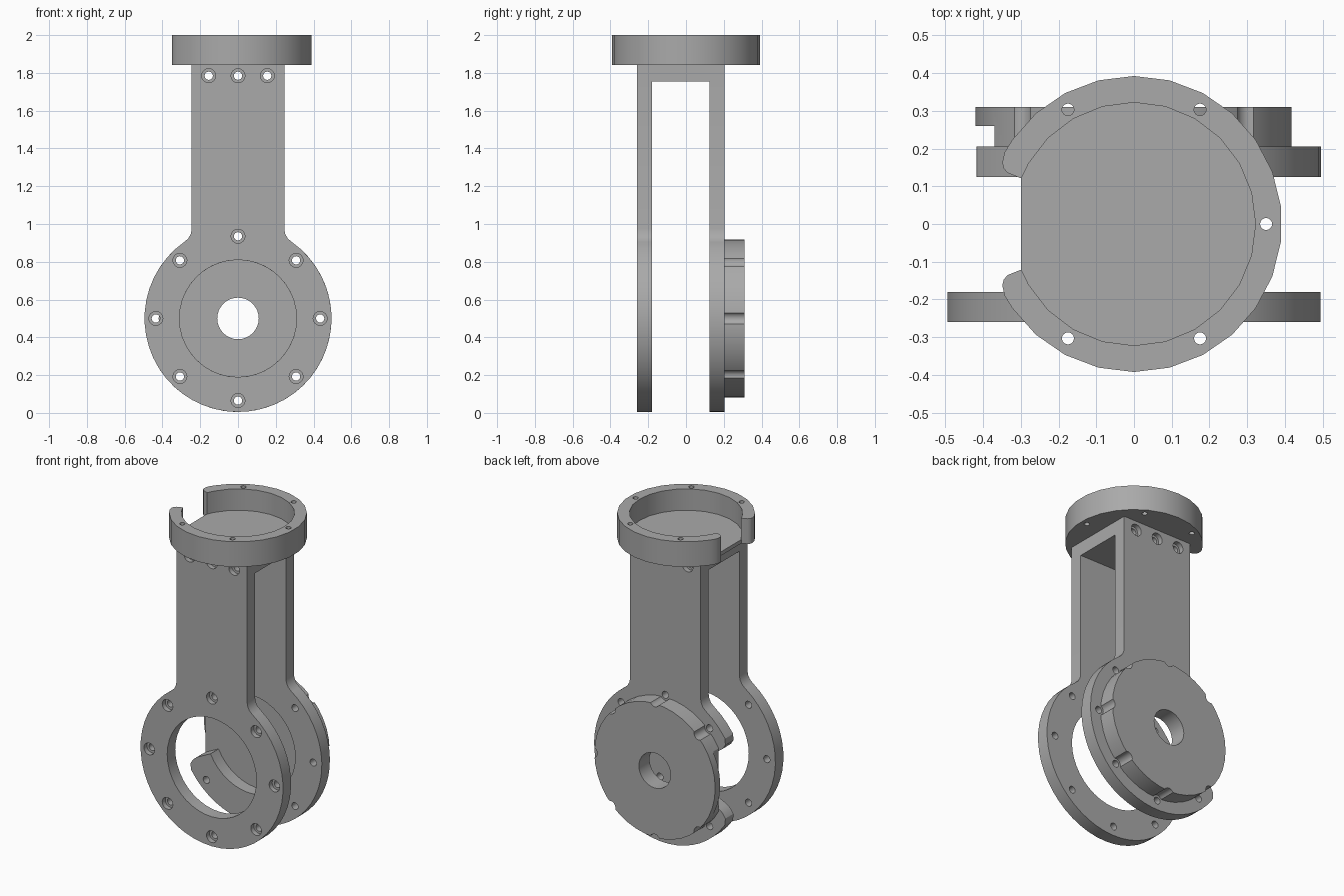
import bpy, bmesh, math
from mathutils import Matrix, Vector

if "Cube" in bpy.data.objects:
    bpy.data.objects.remove(bpy.data.objects["Cube"])

grey = bpy.data.materials.new("machined_grey")
grey.use_nodes = True
grey.diffuse_color = (0.4, 0.4, 0.4, 1)
grey.node_tree.nodes["Principled BSDF"].inputs["Base Color"].default_value = (0.4, 0.4, 0.4, 1)

HUB = 0.5            # height of the bearing centre
RO, RI = 0.495, 0.31  # bearing ring radii
STEM, TOP = 0.245, 1.842


def polar(r, deg, cz=0.0):
    a = math.radians(deg)
    return (r * math.cos(a), cz + r * math.sin(a))


def arc(r, a0, a1, n, cz=0.0):
    return [polar(r, a0 + (a1 - a0) * i / n, cz) for i in range(n + 1)]


def circle(r, n, phase=0.0, cx=0.0, cz=0.0):
    return [(cx + u, cz + v) for u, v in arc(r, phase, phase + 360, n)[:-1]]


def prism(name, outlines, lo, hi, axis):
    """Extrude closed outlines along y (outline in x,z) or z (outline in x,y)."""
    bm = bmesh.new()
    for pts in outlines:
        place = (lambda u, v, d: (u, d, v)) if axis == "y" else (lambda u, v, d: (u, v, d))
        a = [bm.verts.new(place(u, v, lo)) for u, v in pts]
        b = [bm.verts.new(place(u, v, hi)) for u, v in pts]
        bm.faces.new(a)
        bm.faces.new(b[::-1])
        for i in range(len(pts)):
            j = (i + 1) % len(pts)
            bm.faces.new((a[j], a[i], b[i], b[j]))
    bmesh.ops.recalc_face_normals(bm, faces=bm.faces)
    mesh = bpy.data.meshes.new(name)
    bm.to_mesh(mesh)
    bm.free()
    mesh.materials.append(grey)
    obj = bpy.data.objects.new(name, mesh)
    bpy.context.collection.objects.link(obj)
    return obj


def cut(obj, outlines, lo, hi, axis):
    """Subtract prisms from a part and bake the result."""
    tool = prism("cutter", outlines, lo, hi, axis)
    tool.hide_render = True
    mod = obj.modifiers.new("cut", "BOOLEAN")
    mod.operation, mod.solver, mod.object = "DIFFERENCE", "EXACT", tool
    bpy.context.view_layer.update()
    deps = bpy.context.evaluated_depsgraph_get()
    mesh = bpy.data.meshes.new_from_object(obj.evaluated_get(deps))
    obj.modifiers.clear()
    obj.data = mesh
    bpy.data.objects.remove(tool)


def tip(ri, ro, gap):
    """Rounded end of an open ring, from the inner to the outer edge."""
    w = ro - ri
    return [(ri, gap), (ri + 0.55 * w, gap), (ro - 0.25 * w, gap + 1),
            (ro - 0.1 * w, gap + 3), (ro, gap + 7)]


def stem_outline():
    """Right side of the stem from the ring fillet, then down the left side."""
    right = [(0.283, 0.906), (0.262, 0.925), (0.249, 0.95), (STEM, 0.975), (STEM, TOP)]
    return right + [(-x, z) for x, z in reversed(right)]


# Bolt patterns
ring_bolts = [polar(0.435, 45 * k, HUB) for k in range(8)]
open_bolts = [p for k, p in enumerate(ring_bolts) if k != 4]
stem_bolts = [(x, 1.785) for x in (-0.155, 0, 0.155)]


def holes(points, r):
    return [circle(r, 16, 0, x, z) for x, z in points]


# Front arm: closed ring with stem
front = prism("front_arm", [arc(RO, 125, 415, 40, HUB) + stem_outline()], -0.26, -0.18, "y")
cut(front, [circle(RI, 40, 0, 0, HUB)], -0.3, -0.1, "y")
cut(front, holes(ring_bolts + stem_bolts, 0.022), -0.3, -0.1, "y")
cut(front, holes(ring_bolts + stem_bolts, 0.037), -0.3, -0.23, "y")

# Rear arm: ring open towards -x, with stem
GAP = 26
ends = tip(RI, RO, GAP)
outline = [polar(r, 180 + a, HUB) for r, a in ends]
outline += arc(RO, 180 + GAP + 8, 415, 30, HUB) + stem_outline()
outline += arc(RO, 125, 180 - GAP - 8, 3, HUB)
outline += [polar(r, 180 - a, HUB) for r, a in reversed(ends)]
outline += arc(RI, 180 - GAP, GAP - 180, 36, HUB)[1:-1]
rear = prism("rear_arm", [outline], 0.125, 0.205, "y")
cut(rear, holes(open_bolts + stem_bolts, 0.022), 0.1, 0.3, "y")
cut(rear, holes(stem_bolts, 0.037), 0.175, 0.3, "y")

# Rear bearing cover with bore, bolt clearances and cable notch
cover = prism("rear_cover", [circle(0.42, 40, 0, 0, HUB)], 0.205, 0.31, "y")
cut(cover, [circle(0.11, 32, 0, 0, HUB)], 0.1, 0.4, "y")
cut(cover, holes(open_bolts, 0.035), 0.1, 0.4, "y")
cut(cover, [[(-0.6, 0.3), (-0.37, 0.3), (-0.37, 0.7), (-0.6, 0.7)]], 0.1, 0.26, "y")

# Spacer block between the stems
block = prism("spacer_block", [[(-STEM, 1.755), (STEM, 1.755), (STEM, TOP), (-STEM, TOP)]],
              -0.18, 0.125, "y")
cut(block, holes(stem_bolts, 0.022), -0.3, 0.3, "y")

# Top cup: open ring and thin floor
CO, CI, CG = 0.392, 0.322, 22
ends = tip(CI, CO, CG)
step = 360 / 26
outline = [polar(r, 180 + a) for r, a in ends]
outline += [polar(CO, -180 + step * (k + 0.5)) for k in range(2, 24)]
outline += [polar(r, 180 - a) for r, a in reversed(ends)]
outline += [polar(CI, 15 * k) for k in range(10, -11, -1)]
cup = prism("cup_ring", [outline], 1.842, 2.0, "z")
cut(cup, holes([polar(0.35, 60 * k) for k in (0, 1, 2, 4, 5)], 0.016), 1.7, 2.1, "z")

floor = [(-0.3, -0.12)] + [polar(CI, 15 * k) for k in range(-10, 11)] + [(-0.3, 0.12)]
cup_floor = prism("cup_floor", [floor], 1.842, 1.866, "z")

# Smooth round walls, keep machined edges sharp
bpy.ops.object.select_all(action="DESELECT")
for part in (front, rear, cover, block, cup, cup_floor):
    part.select_set(True)
    bpy.context.view_layer.objects.active = part
bpy.ops.object.shade_smooth_by_angle(angle=math.radians(30))
